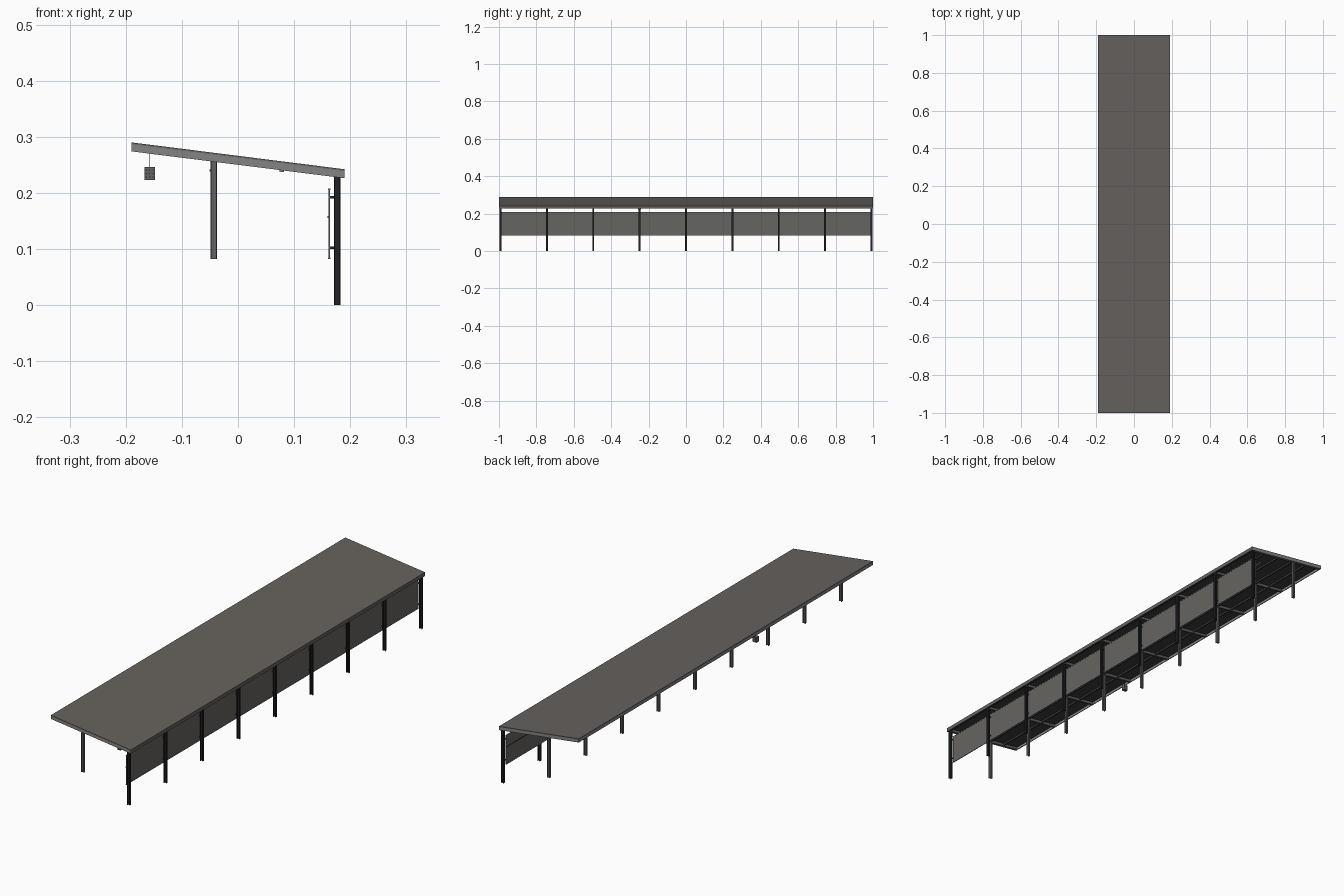
import bpy

if "Cube" in bpy.data.objects:
    bpy.data.objects.remove(bpy.data.objects["Cube"])

SLOPE = -0.126          # roof fall along x
TOP, BOT = 0.266, 0.250  # roof surfaces at x = 0


def mat(name, rgb):
    m = bpy.data.materials.new(name)
    m.diffuse_color = (*rgb, 1)
    m.use_nodes = True
    m.node_tree.nodes["Principled BSDF"].inputs["Base Color"].default_value = m.diffuse_color
    return m


ROOF = mat("roof brown grey", (0.135, 0.122, 0.112))
FASCIA = mat("fascia grey", (0.23, 0.23, 0.23))
STEEL = mat("steel grey", (0.12, 0.12, 0.12))
BLACK = mat("near black", (0.016, 0.017, 0.018))
CEIL = mat("ceiling dark grey", (0.045, 0.045, 0.045))
PANEL = mat("panel grey", (0.135, 0.13, 0.12))
LAMP = mat("lamp grey", (0.3, 0.3, 0.3))


def prism(parts, name, material):
    """One object from vertical prisms: (outline, z0, z1, slope at bottom, slope at top)."""
    verts, faces = [], []
    for outline, z0, z1, s0, s1 in parts:
        b, n = len(verts), len(outline)
        verts += [(x, y, z0 + s0 * x) for x, y in outline]
        verts += [(x, y, z1 + s1 * x) for x, y in outline]
        faces.append([b + i for i in reversed(range(n))])
        faces.append([b + n + i for i in range(n)])
        faces += [[b + i, b + (i + 1) % n, b + n + (i + 1) % n, b + n + i] for i in range(n)]
    me = bpy.data.meshes.new(name)
    me.from_pydata(verts, [], faces)
    me.materials.append(material)
    ob = bpy.data.objects.new(name, me)
    bpy.context.collection.objects.link(ob)
    return ob


def rect(x0, x1, y0, y1):
    return [(x0, y0), (x1, y0), (x1, y1), (x0, y1)]


def sloped(x0, x1, y0, y1, z0, z1):
    return (rect(x0, x1, y0, y1), z0, z1, SLOPE, SLOPE)


def box(x0, x1, y0, y1, z0, z1):
    return (rect(x0, x1, y0, y1), z0, z1, 0, 0)


def h_section(cx, cy, w, d, t):
    """H outline: flanges on the x sides, web along x."""
    h = [(-w, -d), (-w + t, -d), (-w + t, -t / 2), (w - t, -t / 2), (w - t, -d), (w, -d)]
    h += [(-x, -y) for x, y in h]
    return [(cx + x, cy + y) for x, y in h]


YS = [-0.992 + i * 0.248 for i in range(9)]

# Roof: sheet, ceiling lining, edge boards
prism([sloped(-0.19, 0.19, -1, 1, TOP - 0.003, TOP)], "roof_sheet", ROOF)
prism([sloped(-0.186, 0.186, -0.996, 0.996, TOP - 0.005, TOP - 0.0032)], "ceiling", CEIL)
zt = TOP - 0.003
prism([sloped(-0.19, 0.19, -1, -0.996, BOT, zt), sloped(-0.19, 0.19, 0.996, 1, BOT, zt),
       sloped(-0.19, -0.186, -0.996, 0.996, BOT, zt)], "end_and_front_fascia", FASCIA)
prism([sloped(0.186, 0.19, -0.996, 0.996, BOT, zt)], "rear_fascia", ROOF)

# Rafters over each column pair, and long purlins
prism([sloped(-0.186, 0.186, max(y - 0.004, -0.996), min(y + 0.004, 0.996), BOT, TOP - 0.005)
       for y in YS], "rafters", STEEL)
prism([sloped(x - 0.003, x + 0.003, -0.996, 0.996, BOT + 0.003, TOP - 0.005)
       for x in (-0.115, -0.043, 0.035, 0.11, 0.177)], "purlins", CEIL)

# Columns
prism([(h_section(-0.043, y, 0.0058, 0.005, 0.0022), 0.082, BOT + 0.001, 0, SLOPE)
       for y in YS], "front_columns", STEEL)
prism([(h_section(0.177, y, 0.006, 0.005, 0.0022), 0, BOT + 0.001, 0, SLOPE)
       for y in YS], "back_columns", BLACK)

# Rear screen panels with rails and brackets to the columns
prism([box(0.161, 0.164, a + 0.0005, b - 0.0005, 0.084, 0.206)
       for a, b in zip(YS, YS[1:])], "screen_panels", PANEL)
prism([box(0.1605, 0.1645, -0.992, 0.992, z, z + 0.003) for z in (0.082, 0.205)],
      "screen_rails", FASCIA)
prism([box(0.1598, 0.161, -0.992, 0.992, 0.155, 0.159)], "screen_middle_rail", CEIL)
prism([box(0.164, 0.172, y - 0.002, y + 0.002, z, z + 0.004)
       for y in YS for z in (0.1, 0.19)], "screen_brackets", BLACK)

# Ceiling lamps and small column fittings
prism([box(0.074, 0.082, y + 0.064, y + 0.184, 0.2375, 0.241) for y in YS[:-1]], "lamps", LAMP)
prism([box(0.077, 0.079, y + d, y + d + 0.003, 0.241, 0.253)
       for y in YS[:-1] for d in (0.075, 0.17)], "lamp_hangers", STEEL)
prism([box(-0.051, -0.0488, y - 0.002, y + 0.002, 0.238, 0.242) for y in YS], "column_fittings", STEEL)

# Hanging display box with dots on both faces
prism([box(-0.167, -0.148, -0.256, -0.240, 0.223, 0.246)], "display_box", STEEL)
prism([box(-0.158, -0.157, -0.2485, -0.2475, 0.246, 0.283)], "display_hanger", BLACK)
prism([box(x - 0.001, x + 0.001, y, y + 0.001, z - 0.001, z + 0.001)
       for x in (-0.1635, -0.1575, -0.1515) for z in (0.228, 0.2345, 0.241)
       for y in (-0.2565, -0.2405)], "display_dots", BLACK)
